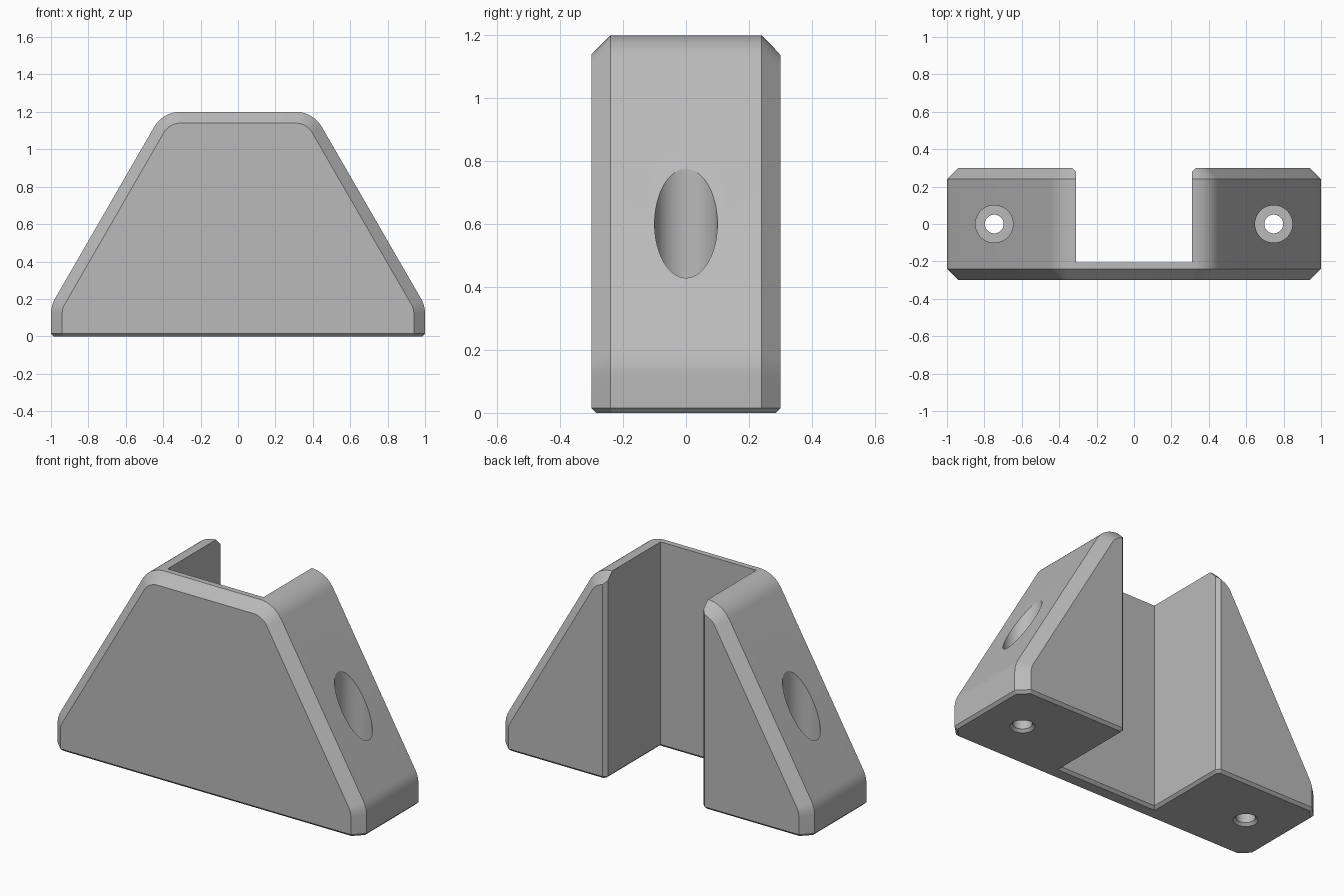
import bpy, bmesh
from math import sin, cos, pi, radians

if "Cube" in bpy.data.objects:
    bpy.data.objects.remove(bpy.data.objects["Cube"])

HALF, HEIGHT, DEPTH = 1.0, 1.2, 0.3
CHAMFER, FILLET, EDGE = 0.06, 0.16, 0.015
SLOPE = radians(30)          # direction of the sloping side's normal
REACH = 0.948                # distance of the sloping side from the origin
HOLE_X = 0.747

grey = bpy.data.materials.new("mid grey")
grey.use_nodes = True
grey.diffuse_color = (0.49, 0.49, 0.49, 1)
grey.node_tree.nodes["Principled BSDF"].inputs["Base Color"].default_value = grey.diffuse_color


def loft(name, rings, closed=False):
    """Skin equal rings of points; cap both ends."""
    bm = bmesh.new()
    loops = [[bm.verts.new(p) for p in ring] for ring in rings]
    n = len(loops[0])
    for a, b in zip(loops, loops[1:]):
        for i in range(n):
            j = (i + 1) % n
            bm.faces.new((a[i], a[j], b[j], b[i]))
    bm.faces.new(loops[0])
    bm.faces.new(loops[-1])
    bmesh.ops.recalc_face_normals(bm, faces=bm.faces)
    mesh = bpy.data.meshes.new(name)
    bm.to_mesh(mesh)
    bm.free()
    obj = bpy.data.objects.new(name, mesh)
    mesh.materials.append(grey)
    bpy.context.collection.objects.link(obj)
    return obj


def outline(y, inset):
    """Rounded trapezoid outline, inset from the sides and top."""
    top_z, low_x = HEIGHT - FILLET, HALF - FILLET
    top_x = (REACH - FILLET - sin(SLOPE) * top_z) / cos(SLOPE)
    low_z = (REACH - FILLET - cos(SLOPE) * low_x) / sin(SLOPE)
    r = FILLET - inset
    half = [(HALF - inset, 0)]
    for cx, cz, a0, a1, n in ((low_x, low_z, 0, SLOPE, 6), (top_x, top_z, SLOPE, pi / 2, 10)):
        for i in range(n + 1):
            a = a0 + (a1 - a0) * i / n
            half.append((cx + r * cos(a), cz + r * sin(a)))
    return [(x, y, z) for x, z in half] + [(-x, y, z) for x, z in reversed(half)]


def cut(target, cutter):
    cutter.hide_render = True
    mod = target.modifiers.new("cut", "BOOLEAN")
    mod.operation, mod.solver, mod.object = "DIFFERENCE", "EXACT", cutter
    bpy.ops.object.select_all(action="DESELECT")
    bpy.context.view_layer.objects.active = target
    target.select_set(True)
    bpy.ops.object.modifier_apply(modifier=mod.name)
    bpy.data.objects.remove(cutter)


# Bracket body with chamfered front and back
inner = DEPTH - CHAMFER
body = loft("bracket_body", [outline(-DEPTH, CHAMFER), outline(-inner, 0),
                             outline(inner, 0), outline(DEPTH, CHAMFER)])

# Open slot at the back, flared slightly at its mouth
side = [(0.31, -0.207), (0.31, 0.28), (0.34, 0.31), (0.34, 0.4)]
plan = side + [(-x, y) for x, y in reversed(side)]
cut(body, loft("slot_cutter", [[(x, y, z) for x, y in plan] for z in (-0.2, 1.4)]))

# Small chamfer around the underside
bm = bmesh.new()
bm.from_mesh(body.data)
bmesh.ops.dissolve_limit(bm, angle_limit=0.001, verts=bm.verts, edges=bm.edges)
rim = [e for e in bm.edges if all(v.co.z < 0.0001 for v in e.verts)
       and any(f.normal.z > -0.9 for f in e.link_faces)]
bmesh.ops.bevel(bm, geom=rim, offset=EDGE, segments=1, affect="EDGES", clamp_overlap=True)
bm.to_mesh(body.data)
bm.free()

# Counterbored screw holes
for s in (-1, 1):
    steps = [(0.067, -0.002), (0.05, EDGE), (0.05, 0.16), (0.1, 0.16), (0.1, 1.4)]
    rings = [[(s * HOLE_X + r * cos(2 * pi * i / 48), r * sin(2 * pi * i / 48), z)
              for i in range(48)] for r, z in steps]
    cut(body, loft("hole_cutter", rings))

bpy.ops.object.shade_smooth_by_angle(angle=radians(20))
